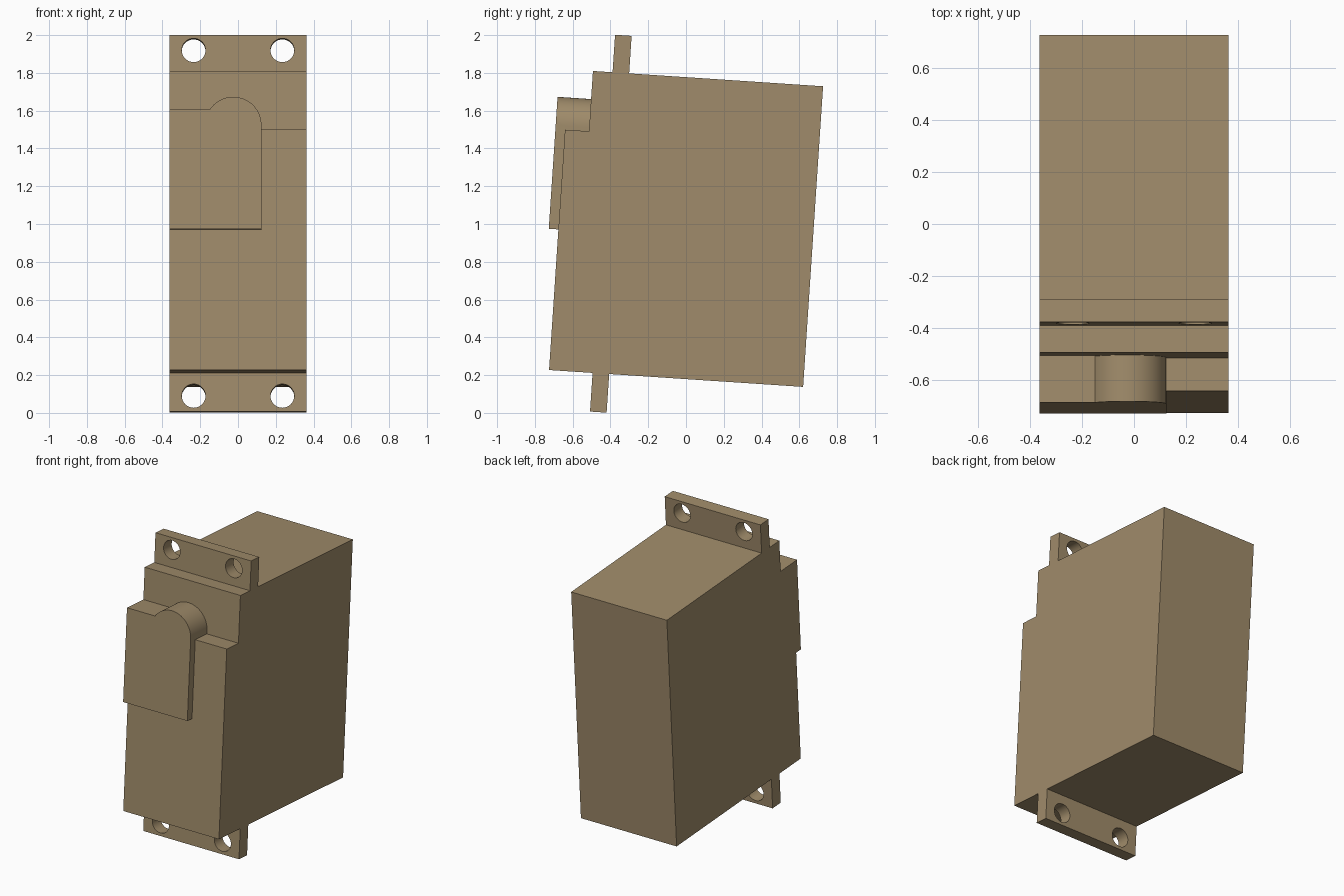
import bpy, bmesh, math
from mathutils import Matrix, Vector

if "Cube" in bpy.data.objects:
    bpy.data.objects.remove(bpy.data.objects["Cube"])

# The whole case leans back slightly: depth and up axes of the tilted frame
TILT = math.radians(3.8)
SIDE = Vector((1, 0, 0))
DEPTH = Vector((0, math.cos(TILT), -math.sin(TILT)))
UP = Vector((0, math.sin(TILT), math.cos(TILT)))
ORIGIN = Vector((0, -0.725, 0.227))

HALF = 0.363
HEIGHT = 1.595
LENGTH = 1.348
STEP_Z, STEP_Y = 1.275, 0.127

tan = bpy.data.materials.new("tan plastic")
tan.use_nodes = True
color = (0.35, 0.26, 0.145, 1)
tan.diffuse_color = color
tan.node_tree.nodes["Principled BSDF"].inputs["Base Color"].default_value = color


def arc(cx, cy, r, start, end, steps):
    return [(cx + r * math.cos(start + (end - start) * i / steps),
             cy + r * math.sin(start + (end - start) * i / steps))
            for i in range(steps + 1)]


def prism(name, loops, axes, centre, thickness):
    """Extrude closed outlines (inner ones become holes) in the tilted frame."""
    curve = bpy.data.curves.new(name, "CURVE")
    curve.dimensions = "2D"
    curve.fill_mode = "BOTH"
    curve.extrude = thickness / 2
    for loop in loops:
        spline = curve.splines.new("POLY")
        spline.points.add(len(loop) - 1)
        for point, (a, b) in zip(spline.points, loop):
            point.co = (a, b, 0, 1)
        spline.use_cyclic_u = True
    source = bpy.data.objects.new(name + " outline", curve)
    bpy.context.collection.objects.link(source)
    graph = bpy.context.evaluated_depsgraph_get()
    mesh = bpy.data.meshes.new_from_object(source.evaluated_get(graph))
    bpy.data.objects.remove(source)

    frame = Matrix(axes).transposed().to_4x4()
    frame.translation = ORIGIN + centre
    mesh.transform(frame)
    bm = bmesh.new()
    bm.from_mesh(mesh)
    bmesh.ops.remove_doubles(bm, verts=bm.verts, dist=0.0001)
    bmesh.ops.dissolve_limit(bm, angle_limit=0.01, verts=bm.verts, edges=bm.edges)
    bmesh.ops.recalc_face_normals(bm, faces=bm.faces)
    bm.to_mesh(mesh)
    bm.free()
    mesh.materials.clear()
    mesh.materials.append(tan)
    obj = bpy.data.objects.new(name, mesh)
    bpy.context.collection.objects.link(obj)
    bpy.ops.object.select_all(action="DESELECT")
    obj.select_set(True)
    bpy.context.view_layer.objects.active = obj
    bpy.ops.object.shade_smooth_by_angle(angle=math.radians(30))
    return obj


def front_prism(name, loops, near, far):
    return prism(name, loops, (SIDE, UP, -DEPTH), DEPTH * (near + far) / 2, far - near)


# Main case: stepped side profile across the full width
case = [(0, 0), (LENGTH, 0), (LENGTH, HEIGHT), (STEP_Y, HEIGHT),
        (STEP_Y, STEP_Z), (0, STEP_Z)]
prism("case", [case], (DEPTH, UP, SIDE), Vector(), 2 * HALF)

# Mounting tabs with two screw holes each
for name, low, high, hole in (("top_tab", HEIGHT, 1.794, 1.712),
                              ("bottom_tab", -0.205, 0, -0.122)):
    loops = [[(-HALF, low), (HALF, low), (HALF, high), (-HALF, high)]]
    for x in (-0.235, 0.235):
        loops.append(arc(x, hole, 0.063, 0, math.tau, 32)[:-1])
    front_prism(name, loops, 0.231, 0.319)

# Gear cover: raised front plate, and the block behind it above the step
CX, CZ, R, SHOULDER = -0.025, 1.297, 0.149, 1.378
shoulder_angle = math.pi - math.asin((SHOULDER - CZ) / R)


def cover_outline(bottom, start):
    dome = arc(CX, CZ, R, start, shoulder_angle, 24)
    return [(-HALF, bottom), (dome[0][0], bottom)] + dome + [(-HALF, SHOULDER)]


front_prism("gear_cover_plate", [cover_outline(0.746, 0)], -0.051, 0)
front_prism("gear_cover_block", [cover_outline(STEP_Z, 0)], 0, STEP_Y)
